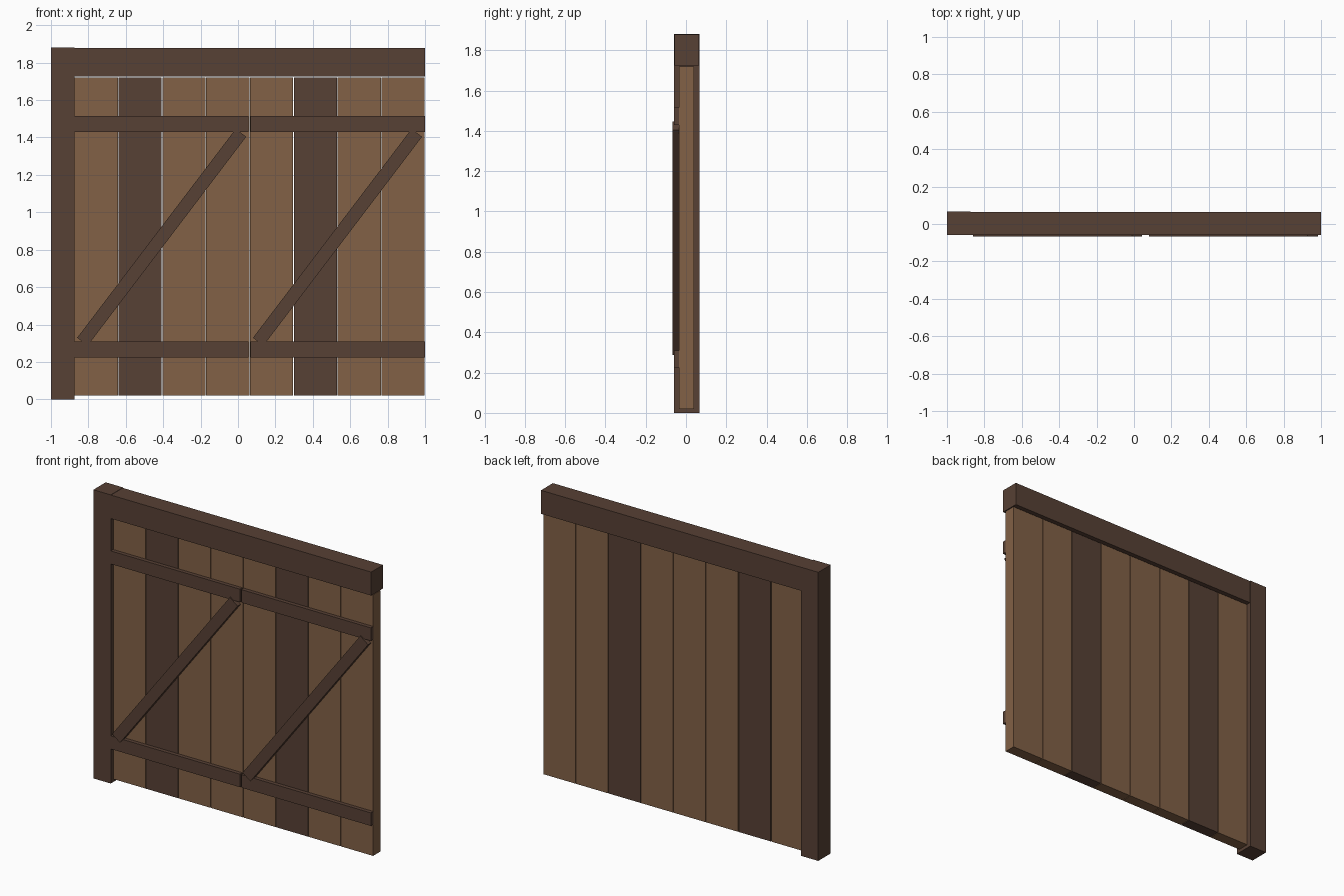
import bpy
import math
from mathutils import Vector

default_cube = bpy.data.objects.get("Cube")
if default_cube:
    bpy.data.objects.remove(default_cube, do_unlink=True)


def make_material(name, color):
    mat = bpy.data.materials.new(name)
    mat.use_nodes = True
    mat.diffuse_color = color
    mat.node_tree.nodes["Principled BSDF"].inputs["Base Color"].default_value = color
    return mat


light_wood = make_material("light_wood", (0.223, 0.119, 0.061, 1))
dark_wood = make_material("dark_wood", (0.096, 0.052, 0.035, 1))


def box(name, low, high, mat, tilt=0.0):
    """Box between two corners, optionally tilted about the y axis."""
    low, high = Vector(low), Vector(high)
    bpy.ops.mesh.primitive_cube_add(size=1, location=(low + high) / 2)
    obj = bpy.context.object
    obj.name = name
    obj.scale = high - low
    obj.rotation_euler.y = tilt
    obj.data.materials.append(mat)
    return obj


def brace(name, start, end, width, front, back):
    """Slanted bar between two (x, z) points."""
    a, b = Vector(start), Vector(end)
    mid, run = (a + b) / 2, b - a
    half = run.length / 2
    box(name, (mid.x - width / 2, front, mid.y - half),
        (mid.x + width / 2, back, mid.y + half), dark_wood, math.atan2(run.x, run.y))


# Frame: hinge post and top beam
inner = -0.875
box("side_post", (-1, -0.06, 0), (inner, 0.067, 1.88), dark_wood)
box("top_beam", (inner, -0.058, 1.725), (1, 0.064, 1.878), dark_wood)

# Vertical planks, two of them dark
count, gap = 8, 0.004
pitch = (1 - inner) / count
for i in range(count):
    x = inner + i * pitch
    box(f"plank_{i + 1}", (x + gap / 2, -0.035, 0.02), (x + pitch - gap / 2, 0.04, 1.72),
        dark_wood if i in (1, 5) else light_wood)

# Horizontal rails and diagonal braces, one set per half
for side, x0, x1, foot in (("right", inner, 0.056, -0.832), ("left", 0.066, 1, 0.108)):
    box(f"lower_rail_{side}", (x0, -0.06, 0.225), (x1, -0.035, 0.31), dark_wood)
    box(f"upper_rail_{side}", (x0, -0.06, 1.43), (x1, -0.035, 1.515), dark_wood)
    brace(f"brace_{side}", (foot, 0.308), (foot + 0.848, 1.425), 0.07, -0.067, -0.035)
